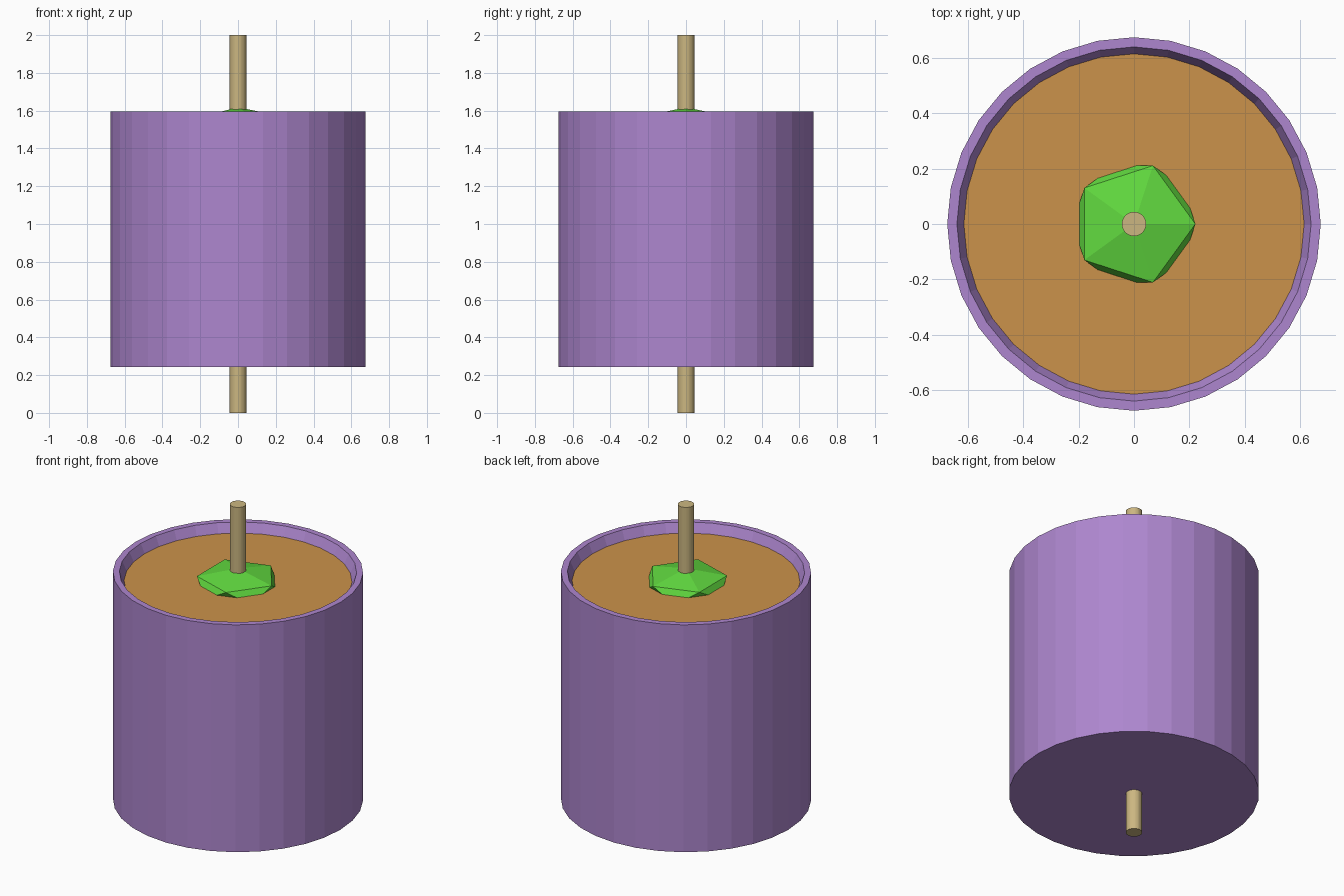
import bpy, bmesh
from math import cos, sin, tau

if "Cube" in bpy.data.objects:
    bpy.data.objects.remove(bpy.data.objects["Cube"])

SIDES = 32


def material(name, rgb):
    m = bpy.data.materials.new(name)
    m.diffuse_color = (*rgb, 1)
    m.use_nodes = True
    m.node_tree.nodes["Principled BSDF"].inputs["Base Color"].default_value = m.diffuse_color
    return m


def add_object(name, bm, mat):
    bmesh.ops.recalc_face_normals(bm, faces=bm.faces)
    mesh = bpy.data.meshes.new(name)
    bm.to_mesh(mesh)
    bm.free()
    mesh.materials.append(mat)
    obj = bpy.data.objects.new(name, mesh)
    bpy.context.collection.objects.link(obj)
    return obj


def lathe(name, profile, mat, cap_end=True):
    """Stack rings of (radius, z), closing the first and optionally last ring."""
    bm = bmesh.new()
    rings = [[bm.verts.new((r * cos(tau * i / SIDES), r * sin(tau * i / SIDES), z))
              for i in range(SIDES)] for r, z in profile]
    for a, b in zip(rings, rings[1:]):
        for i in range(SIDES):
            j = (i + 1) % SIDES
            bm.faces.new((a[i], a[j], b[j], b[i]))
    bm.faces.new(rings[0][::-1])
    if cap_end:
        bm.faces.new(rings[-1])
    return add_object(name, bm, mat)


purple = material("purple", (0.42, 0.24, 0.62))
orange = material("orange", (0.60, 0.29, 0.07))
green = material("green", (0.12, 0.70, 0.05))
tan = material("tan", (0.60, 0.47, 0.22))

# Drum body with a thin rim and tapered inner lip
body = lathe("drum_body", [(0.675, 0.242), (0.675, 1.595), (0.64, 1.595), (0.615, 1.54)], purple)

# Recessed top face shares the body mesh and takes the second colour
body.data.materials.append(orange)
for p in body.data.polygons:
    if len(p.vertices) == SIDES and p.center.z > 1:
        p.material_index = 1

# Central rod running through the drum
lathe("central_rod", [(0.044, 0), (0.044, 2)], tan)

# Flattened low-poly lump, half sunk in the recessed top
bm = bmesh.new()
bmesh.ops.create_icosphere(bm, subdivisions=1, radius=1)
bmesh.ops.scale(bm, vec=(0.248, 0.248, 0.083), verts=bm.verts)
bmesh.ops.translate(bm, vec=(0, 0, 1.535), verts=bm.verts)
add_object("centre_lump", bm, green)
